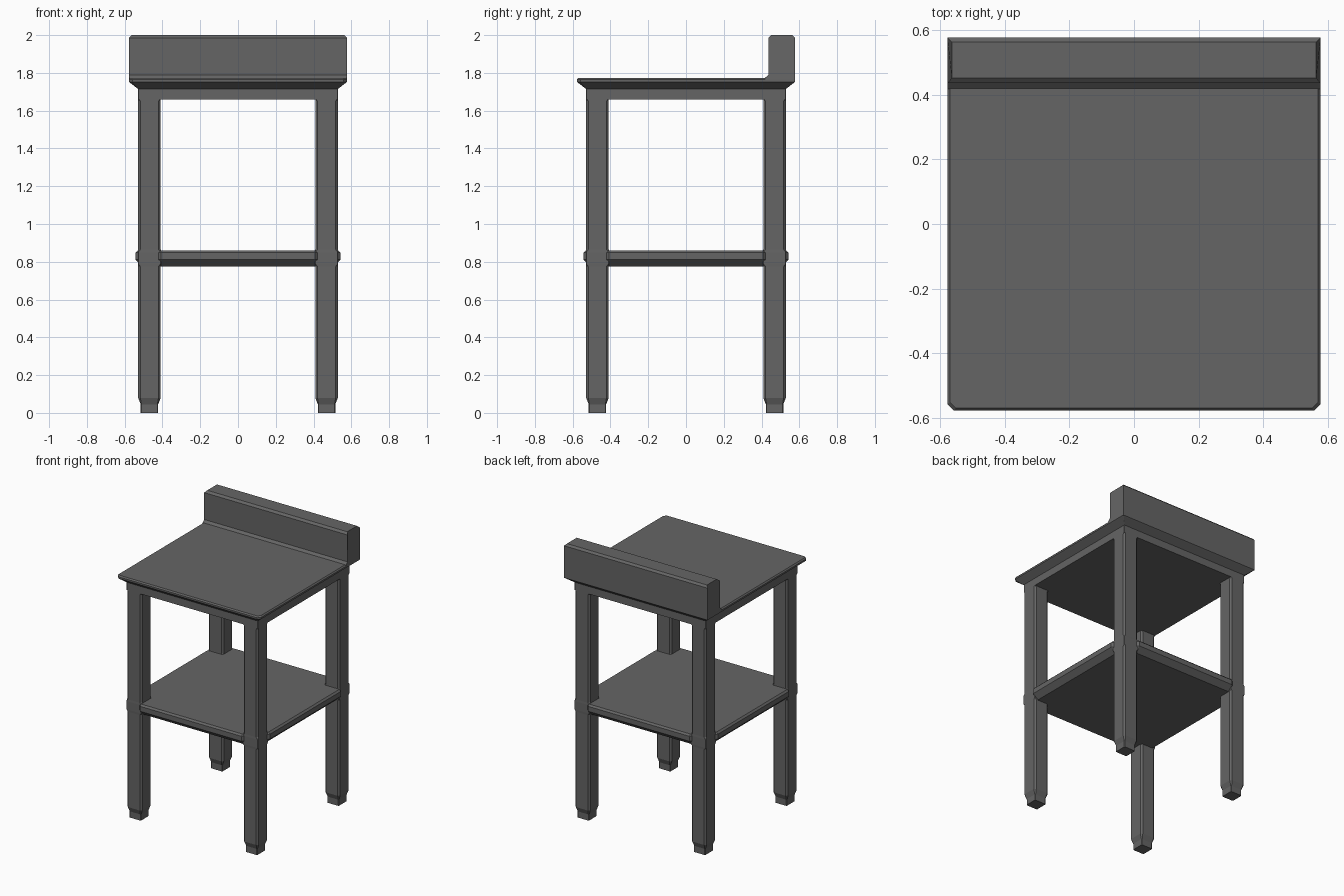
import bpy, bmesh

cube = bpy.data.objects.get("Cube")
if cube:
    bpy.data.objects.remove(cube, do_unlink=True)

steel = bpy.data.materials.new("dark_grey_steel")
steel.use_nodes = True
grey = (0.13, 0.13, 0.13, 1)
steel.diffuse_color = grey
bsdf = next(n for n in steel.node_tree.nodes if n.type == 'BSDF_PRINCIPLED')
bsdf.inputs["Base Color"].default_value = grey


def finish(name, bm):
    bmesh.ops.recalc_face_normals(bm, faces=bm.faces)
    mesh = bpy.data.meshes.new(name)
    bm.to_mesh(mesh)
    bm.free()
    mesh.materials.append(steel)
    obj = bpy.data.objects.new(name, mesh)
    bpy.context.collection.objects.link(obj)
    return obj


def loft(name, rings, cx=0, cy=0, back_cut=None):
    """Stack square rings (height, half width, corner cut) into a closed solid."""
    bm = bmesh.new()
    loops = []
    for z, h, c in rings:
        b = c if back_cut is None else back_cut
        outline = [(c - h, -h), (h - c, -h), (h, c - h), (h, h - b),
                   (h - b, h), (b - h, h), (-h, h - b), (-h, c - h)]
        loops.append([bm.verts.new((cx + x, cy + y, z)) for x, y in outline])
    for low, high in zip(loops, loops[1:]):
        for i in range(8):
            j = (i + 1) % 8
            bm.faces.new((low[i], low[j], high[j], high[i]))
    bm.faces.new(loops[0][::-1])
    bm.faces.new(loops[-1])
    return finish(name, bm)


def extrude_profile(name, points, half):
    """Extrude a side profile of (y, z) points across the width."""
    bm = bmesh.new()
    face = bm.faces.new([bm.verts.new((-half, y, z)) for y, z in points])
    out = bmesh.ops.extrude_face_region(bm, geom=[face])
    new = [v for v in out["geom"] if isinstance(v, bmesh.types.BMVert)]
    bmesh.ops.translate(bm, vec=(2 * half, 0, 0), verts=new)
    return bm


# Legs: stepped foot, chamfered post, square block where the shelf meets
leg = [(0, 0.046, 0.004), (0.045, 0.046, 0.004), (0.08, 0.06, 0.012),
       (0.775, 0.06, 0.012), (0.79, 0.061, 0.002), (0.85, 0.061, 0.002),
       (0.865, 0.06, 0.012), (1.65, 0.06, 0.012), (1.665, 0.06, 0.003),
       (1.72, 0.06, 0.003)]
for side, sx in (("left", 1), ("right", -1)):
    for end, sy in (("front", -1), ("back", 1)):
        loft(f"{end}_{side}_leg", leg, 0.469 * sx, 0.469 * sy)

# Lower shelf, its corners buried in the legs
loft("lower_shelf", [(0.775, 0.505, 0.1), (0.812, 0.543, 0.135),
                     (0.848, 0.543, 0.135), (0.86, 0.531, 0.123)])

# Apron under the top
loft("apron", [(1.66, 0.529, 0.003), (1.72, 0.529, 0.003)])

# Worktop with sloped underside and cut front corners
loft("worktop", [(1.715, 0.529, 0.003), (1.748, 0.572, 0.018),
                 (1.753, 0.578, 0.02), (1.765, 0.578, 0.02),
                 (1.774, 0.57, 0.018)], back_cut=0.002)

# Raised back panel with a sloped joint at its foot
bm = extrude_profile("backsplash", [
    (0.578, 1.753), (0.578, 1.986), (0.564, 2.0), (0.452, 2.0),
    (0.436, 1.986), (0.436, 1.79), (0.418, 1.773), (0.418, 1.753)], 0.578)
for v in bm.verts:
    if v.co.z > 1.995:
        v.co.x *= 0.976
finish("backsplash", bm)
